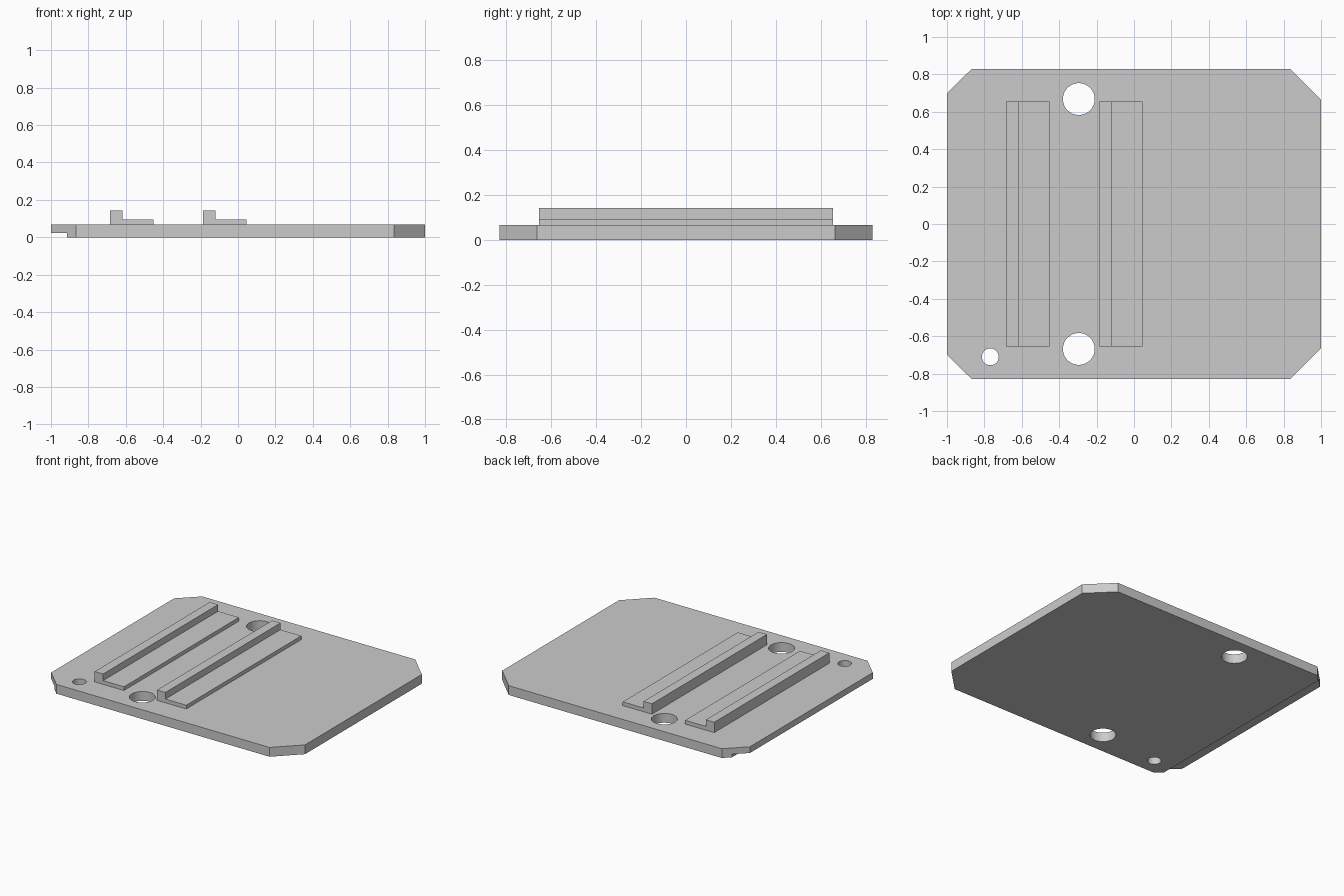
import bpy
import bmesh
import math
from mathutils import Vector

default = bpy.data.objects.get("Cube")
if default:
    bpy.data.objects.remove(default, do_unlink=True)

THICK = 0.067

grey = bpy.data.materials.new("plain grey")
grey.use_nodes = True
grey.diffuse_color = (0.6, 0.6, 0.6, 1)
grey.node_tree.nodes["Principled BSDF"].inputs["Base Color"].default_value = (0.6, 0.6, 0.6, 1)


def prism(name, points, offset):
    """Extrude a closed outline of 3D points along an offset."""
    bm = bmesh.new()
    face = bm.faces.new([bm.verts.new(p) for p in points])
    new = bmesh.ops.extrude_face_region(bm, geom=[face])["geom"]
    moved = [v for v in new if isinstance(v, bmesh.types.BMVert)]
    bmesh.ops.translate(bm, verts=moved, vec=Vector(offset))
    bmesh.ops.recalc_face_normals(bm, faces=bm.faces)
    mesh = bpy.data.meshes.new(name)
    bm.to_mesh(mesh)
    bm.free()
    mesh.materials.append(grey)
    obj = bpy.data.objects.new(name, mesh)
    bpy.context.collection.objects.link(obj)
    return obj


def cut(target, cutter):
    """Subtract a cutter, then remove it."""
    cutter.hide_render = True
    mod = target.modifiers.new("cut", "BOOLEAN")
    mod.operation = "DIFFERENCE"
    mod.solver = "EXACT"
    mod.object = cutter
    bpy.context.view_layer.objects.active = target
    bpy.ops.object.modifier_apply(modifier=mod.name)
    bpy.data.objects.remove(cutter, do_unlink=True)


# Base plate with clipped corners, larger clips on the +x side
half = [(-1, 0.70), (-0.867, 0.83), (0.833, 0.83), (1, 0.665)]
outline = half + [(x, -y) for x, y in reversed(half)]
plate = prism("base_plate", [(x, y, 0) for x, y in outline], (0, 0, THICK))

# Step under the -x edge
step = [(-1.1, -1, -0.1), (-0.915, -1, -0.1), (-0.915, -1, 0.022), (-1.1, -1, 0.022)]
cut(plate, prism("step_cutter", step, (0, 2, 0)))

# Two large mounting holes and one small corner hole
for cx, cy, radius in [(-0.295, 0.668, 0.085), (-0.295, -0.668, 0.085), (-0.768, -0.71, 0.045)]:
    angles = [math.tau * i / 64 for i in range(64)]
    ring = [(cx + radius * math.cos(a), cy + radius * math.sin(a), -0.1) for a in angles]
    cut(plate, prism("hole_cutter", ring, (0, 0, 0.3)))

# Smooth the hole walls while keeping the edges sharp
bpy.ops.object.select_all(action="DESELECT")
plate.select_set(True)
bpy.context.view_layer.objects.active = plate
bpy.ops.object.shade_smooth_by_angle(angle=math.radians(30))

# Two L-shaped rails: a tall lip with a low ledge beside it
profile = [(0, THICK), (0.233, THICK), (0.233, 0.094), (0.067, 0.094), (0.067, 0.142), (0, 0.142)]
for name, x0 in [("right_rail", -0.684), ("middle_rail", -0.187)]:
    prism(name, [(x0 + x, -0.655, z) for x, z in profile], (0, 1.31, 0))
